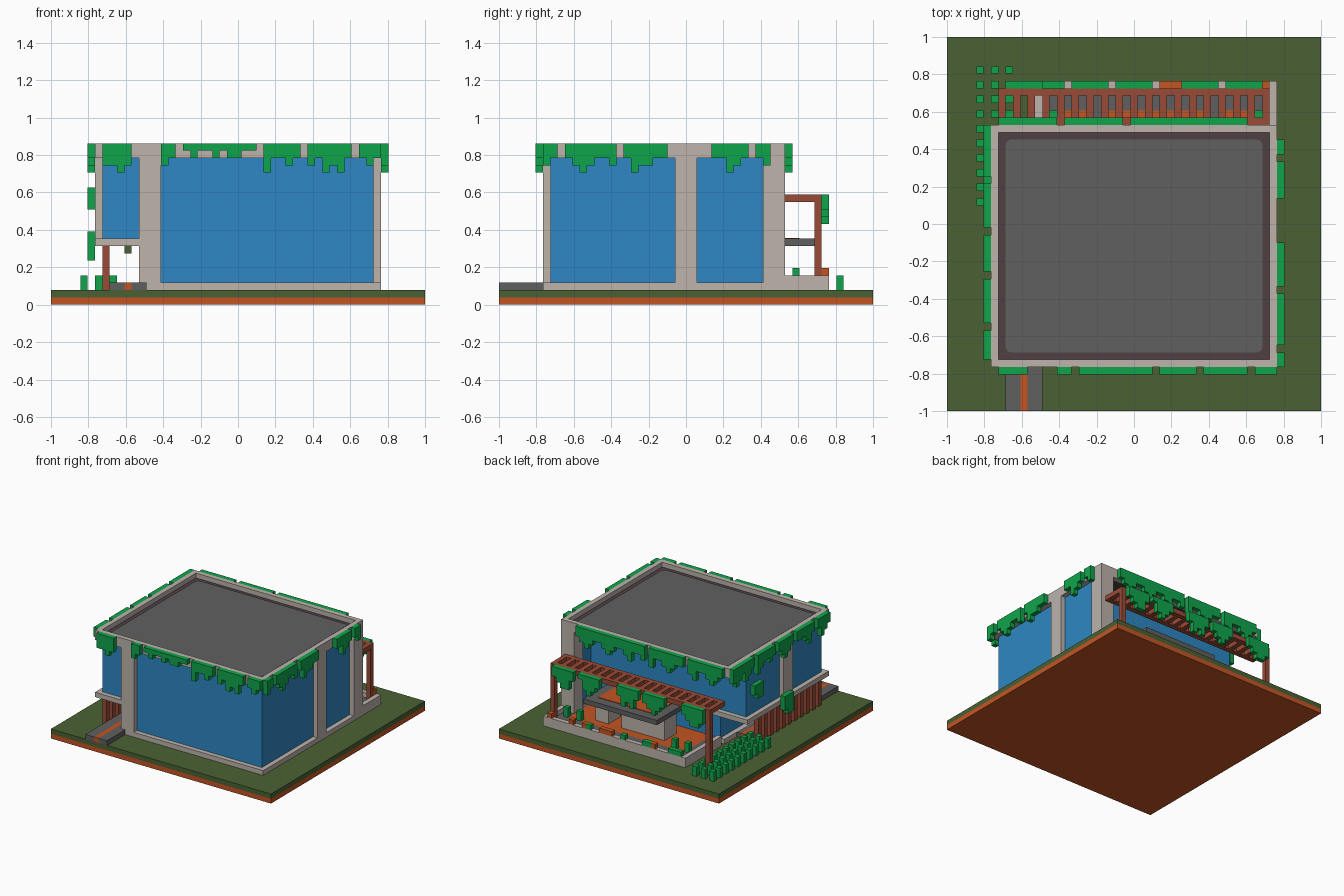
import bpy, bmesh, random
from mathutils import Matrix, Vector

cube = bpy.data.objects.get("Cube")
if cube:
    bpy.data.objects.remove(cube, do_unlink=True)

random.seed(4)
V = 2 / 51          # one building block
HALF = 25.5


def material(name, hex_colour):
    def lin(c):
        return c / 12.92 if c <= 0.04045 else ((c + 0.055) / 1.055) ** 2.4
    rgb = [lin(int(hex_colour[i:i + 2], 16) / 255) for i in (0, 2, 4)]
    m = bpy.data.materials.new(name)
    m.use_nodes = True
    m.diffuse_color = (*rgb, 1)
    bsdf = m.node_tree.nodes["Principled BSDF"]
    bsdf.inputs["Base Color"].default_value = (*rgb, 1)
    bsdf.inputs["Roughness"].default_value = 0.9
    return m


grass = material("grass green", "4A6133")
leaf = material("leaf green", "10A54B")
orange = material("orange clay", "C45524")
stone = material("pale stone", "BDB3AB")
wood = material("red wood", "9A4B36")
glass = material("blue glass", "2D87C3")
grey = material("slate grey", "606060")
dark = material("dark roof edge", "4E4044")


def part(name, mat, boxes):
    """One object from blocks given as (x0, x1, y0, y1, z0, z1) in block units."""
    bm = bmesh.new()
    for x0, x1, y0, y1, z0, z1 in boxes:
        centre = Vector(((x0 + x1) / 2 - HALF, (y0 + y1) / 2 - HALF, (z0 + z1) / 2)) * V
        size = Vector((x1 - x0, y1 - y0, z1 - z0)) * V
        bmesh.ops.create_cube(bm, size=1, matrix=Matrix.Translation(centre) @ Matrix.Diagonal((*size, 1)))
    mesh = bpy.data.meshes.new(name)
    bm.to_mesh(mesh)
    bm.free()
    mesh.materials.append(mat)
    ob = bpy.data.objects.new(name, mesh)
    bpy.context.scene.collection.objects.link(ob)
    return ob


def vines(name, depths, start, line, axis, top=22):
    """Hanging leaves: one digit per block gives the drop, 0 is a gap."""
    boxes = []
    for i, d in enumerate(depths):
        if d != "0":
            a = start + i
            span = (a, a + 1, line, line + 1) if axis == "x" else (line, line + 1, a, a + 1)
            boxes.append((*span, top - int(d), top))
    part(name, leaf, boxes)


# Ground
part("earth_layer", orange, [(0, 51, 0, 51, 0, 1)])
part("lawn", grass, [(0, 51, 0, 51, 1, 2)])

# Entrance path
part("path_paving", grey, [(8, 10, 0, 28, 2, 3), (11, 13, 0, 6, 2, 3), (11, 12, 6, 28, 2, 3)])
part("path_stripe", orange, [(10, 11, 0, 28, 2, 3)])

# Glazed volumes
part("main_glazing", glass, [(13, 44, 7, 32, 3, 20), (43, 44, 32, 36, 3, 20)])
part("raised_room_glazing", glass, [(7, 13, 7, 32, 9, 20)])

# Stone frame
part("foundation_sill", stone, [(12, 45, 6, 32, 2, 3), (44, 45, 32, 36, 2, 3)])
part("raised_floor", stone, [(6, 12, 6, 7, 8, 9), (6, 13, 7, 33, 8, 9), (13, 43, 32, 33, 8, 9)])
part("pillars", stone, [
    (12, 15, 6, 7, 3, 20),      # front
    (44, 45, 24, 27, 3, 20),    # left side
    (42, 45, 36, 39, 2, 20),    # rear corner
    (6, 7, 18, 21, 9, 20)])     # raised room
part("roof_parapet", stone, [(6, 45, 6, 7, 20, 22), (6, 45, 38, 39, 20, 22),
                             (6, 7, 7, 38, 20, 22), (44, 45, 7, 38, 20, 22)])

# Roof
part("roof_deck", dark, [(7, 44, 7, 38, 20, 21)])
panel = part("roof_panel", grey, [(8, 43, 8, 37, 21, 21.2)])
bm = bmesh.new()
bm.from_mesh(panel.data)
corners = [e for e in bm.edges if abs(e.verts[0].co.z - e.verts[1].co.z) > 1e-4]
bmesh.ops.bevel(bm, geom=corners, offset=0.03, segments=4, profile=0.5, affect='EDGES')
bm.to_mesh(panel.data)
bm.free()

# Screen and lamp under the raised room
part("screen_slats", wood, [(7, 8, y, y + 1, 2, 8) for y in range(7, 28, 2)])
part("hanging_lamp", grass, [(10, 11, 20, 21, 7, 8)])

# Terrace
part("terrace_paving", grey, [(13, 15, 32, 44, 2, 3), (42, 44, 32, 44, 2, 3), (15, 42, 41, 44, 2, 3)])
part("terrace_floor", orange, [(15, 42, 32, 41, 2, 3)])
part("terrace_wall", stone, [(12, 45, 44, 45, 2, 4), (12, 13, 33, 44, 2, 4), (44, 45, 39, 44, 2, 4)])

# Garden shelter on the terrace
part("shelter_supports", stone, [(34, 37, 35, 39, 3, 8), (21, 31, 35, 39, 3, 8)])
part("shelter_top", grey, [(20, 37, 34, 43, 8, 9)])
part("shelter_inlay", orange, [(22, 35, 35, 41, 9, 9.12)])

# Planter flowers
spots = [(x, random.random()) for x in range(13, 44) if random.random() < 0.5]
part("planter_leaves", leaf, [(x, x + 1, 44, 45, 4, 5) for x, r in spots if r < 0.5]
     + [(x, x + 1, 40, 41, 3, 5) for x in (14, 17, 39, 42)])
part("planter_flowers", orange, [(x, x + 1, 44, 45, 4, 5) for x, r in spots if r >= 0.5]
     + [(29, 31, 44, 45, 4, 5)])

# Pergola
part("pergola_posts", wood, [(x, x + 1, 43, 44, 2, 14) for x in (7, 43)])
part("pergola_beams", wood, [(7, 44, 43, 44, 14, 15), (7, 44, 39, 40, 14, 15)])
part("pergola_slats", wood, [(x, x + 1, 40, 43, 14, 15) for x in range(7, 44, 2)])
vines("pergola_vines", "34432" "0000" "23432" "0" "24342" "0000" "23431" "0" "24432", 8, 44, "x", 15)

# Roof vines
vines("front_vines", "3343" "0000" "32" "0" "1211212211" "0" "42232" "0" "324342" "0" "232", 7, 5, "x")
vines("left_vines", "3202343223024332200000022432023", 6, 45, "y")
vines("right_vines", "23420243222023432023223402342343", 7, 5, "y")
vines("rear_vines", "23432243" "0" "22343224" "0" "3224322343223432", 7, 39, "x")
part("trailing_vines", leaf, [(5, 6, 29, 31, 13, 16), (5, 6, 31, 32, 14, 16),
                              (5, 6, 19, 21, 6, 10), (5, 6, 21, 22, 7, 10)])

# Vegetable rows
part("vegetable_rows", leaf, [(x, x + 1, y, y + 1, 2, 4)
                              for x in (4, 6, 8) for y in range(28, 47, 2)])
